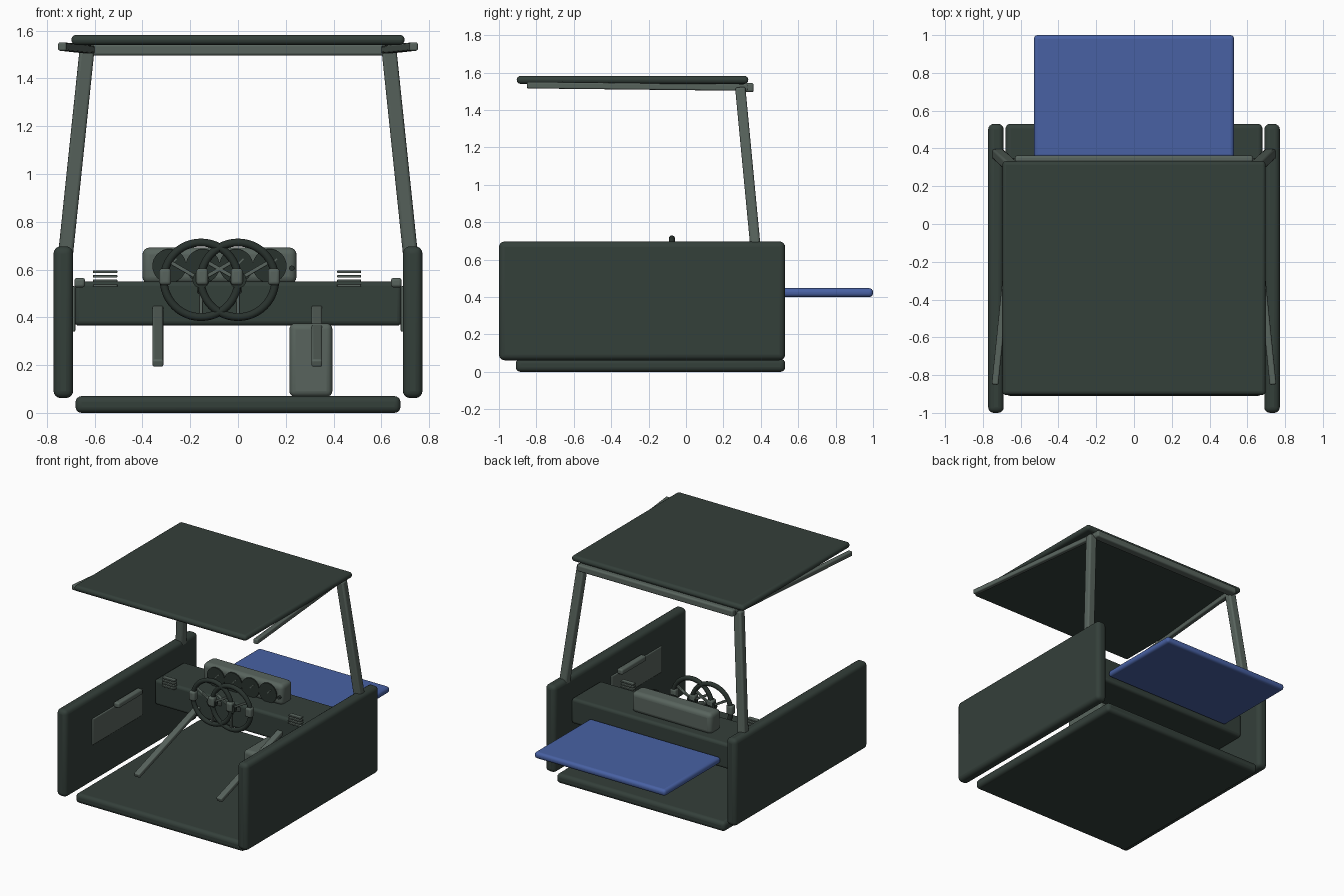
import bpy, math
from mathutils import Vector

if "Cube" in bpy.data.objects:
    bpy.data.objects.remove(bpy.data.objects["Cube"])


def material(name, rgb):
    m = bpy.data.materials.new(name)
    m.diffuse_color = (*rgb, 1)
    m.use_nodes = True
    m.node_tree.nodes["Principled BSDF"].inputs["Base Color"].default_value = m.diffuse_color
    return m


GREEN = material("dark green", (0.034, 0.050, 0.042))
GREY = material("grey green", (0.098, 0.127, 0.110))
BLUE = material("blue", (0.065, 0.120, 0.370))
BLACK = material("near black green", (0.022, 0.032, 0.027))


def finish(ob, name, mat, bevel=0.0):
    ob.name = name
    ob.data.materials.append(mat)
    if bevel:
        b = ob.modifiers.new("rounding", 'BEVEL')
        b.width, b.segments = bevel, 4
        b.limit_method = 'ANGLE'
    bpy.ops.object.shade_smooth_by_angle(angle=math.radians(35))
    return ob


def box(name, mat, x, y, z, bevel):
    """Rounded box given by its x, y and z ranges."""
    lo, hi = Vector((x[0], y[0], z[0])), Vector((x[1], y[1], z[1]))
    bpy.ops.mesh.primitive_cube_add(size=1, location=(lo + hi) / 2)
    ob = bpy.context.object
    for v in ob.data.vertices:
        v.co = Vector(a * b for a, b in zip(v.co, hi - lo))
    return finish(ob, name, mat, bevel)


def bar(name, mat, a, b, width, depth, bevel=0.008):
    """Rounded bar of rectangular section running from a to b."""
    a, b = Vector(a), Vector(b)
    d = b - a
    bpy.ops.mesh.primitive_cube_add(size=1, location=(a + b) / 2)
    ob = bpy.context.object
    for v in ob.data.vertices:
        v.co = Vector((v.co.x * width, v.co.y * depth, v.co.z * d.length))
    # Keep the section square to the x axis as far as possible
    z = d.normalized()
    ref = Vector((0, 1, 0)) if abs(z.x) > 0.9 else Vector((1, 0, 0))
    x = (ref - z * ref.dot(z)).normalized()
    y = z.cross(x)
    for v in ob.data.vertices:
        v.co = x * v.co.x + y * v.co.y + z * v.co.z
    return finish(ob, name, mat, bevel)


def disc(name, mat, x, y, z, r, depth):
    bpy.ops.mesh.primitive_cylinder_add(vertices=32, radius=r, depth=depth,
                                        location=(x, y, z), rotation=(math.pi / 2, 0, 0))
    return finish(bpy.context.object, name, mat)


# Floor, dashboard, hood and roof
box("floor", GREEN, (-0.68, 0.68), (-0.91, 0.53), (0, 0.07), 0.025)
box("dashboard", GREEN, (-0.685, 0.685), (0.01, 0.35), (0.365, 0.55), 0.02)
box("hood", BLUE, (-0.53, 0.53), (0.35, 1.0), (0.40, 0.447), 0.02)
box("roof", GREEN, (-0.697, 0.697), (-0.905, 0.333), (1.54, 1.582), 0.02)
box("windshield_header", GREY, (-0.63, 0.63), (0.30, 0.362), (1.495, 1.545), 0.012)

# Parts that repeat on both sides
for s, side in ((-1, "left"), (1, "right")):
    def xr(a, b):
        return tuple(sorted((s * a, s * b)))
    box(side + "_door", GREEN, xr(0.69, 0.772), (-1.0, 0.53), (0.062, 0.697), 0.03)
    box(side + "_door_panel", GREY, xr(0.681, 0.70), (-0.70, -0.12), (0.34, 0.53), 0.006)
    box(side + "_door_handle", GREY, xr(0.64, 0.685), (-0.46, -0.18), (0.525, 0.565), 0.012)
    bar(side + "_pillar", GREY, (s * 0.722, 0.372, 0.66), (s * 0.632, 0.29, 1.52), 0.062, 0.055, 0.012)
    bar(side + "_roof_rail", GREY, (s * 0.615, 0.33, 1.52), (s * 0.736, -0.85, 1.533), 0.035, 0.035)
    for i in range(4):
        z = 0.528 + 0.019 * i
        box(side + "_vent_slat", GREY, xr(0.415, 0.515), (-0.015, 0.02), (z, z + 0.011), 0.003) if s > 0 else \
            box(side + "_vent_slat", GREY, (-0.607, -0.505), (-0.015, 0.02), (z, z + 0.011), 0.003)

# Console and the two long levers
box("console", GREY, (0.215, 0.395), (-0.25, 0.10), (0.067, 0.375), 0.025)
for x in (-0.335, 0.33):
    bar("lever", GREY, (x, 0.02, 0.435), (x, -0.69, 0.207), 0.045, 0.032)

# Instrument cluster with its dials
box("instrument_cluster", GREY, (-0.40, 0.245), (0.16, 0.285), (0.54, 0.692), 0.03)
for i in range(4):
    x = -0.0775 + (i - 1.5) * 0.14
    disc("dial", BLACK, x, 0.157, 0.615, 0.071, 0.009)
    bar("dial_needle", GREY, (x, 0.15, 0.615), (x + 0.03, 0.15, 0.645), 0.006, 0.006, 0)
disc("cluster_knob", BLACK, 0.225, 0.155, 0.605, 0.011, 0.016)

# Two overlapping steering wheels
WY, WZ = -0.075, 0.557
for x in (-0.155, 0.0):
    bpy.ops.mesh.primitive_torus_add(major_segments=48, minor_segments=12, major_radius=0.156,
                                     minor_radius=0.0165, location=(x, WY, WZ),
                                     rotation=(math.pi / 2, 0, 0))
    finish(bpy.context.object, "steering_wheel_rim", BLACK)
    disc("wheel_hub", BLACK, x, WY, WZ, 0.035, 0.03)
    bar("steering_column", GREY, (x, WY, WZ - 0.01), (x, 0.05, 0.50), 0.03, 0.03)
    for deg in (30, 150, 270):
        a = math.radians(deg)
        bar("wheel_spoke", GREY, (x, WY, WZ),
            (x + 0.15 * math.cos(a), WY, WZ + 0.15 * math.sin(a)), 0.016, 0.016, 0.004)
    for s in (-1, 1):
        gx = x + s * 0.15
        box("wheel_grip", GREY, (gx - 0.025, gx + 0.025), (WY - 0.03, WY + 0.02), (0.535, 0.605), 0.014)
